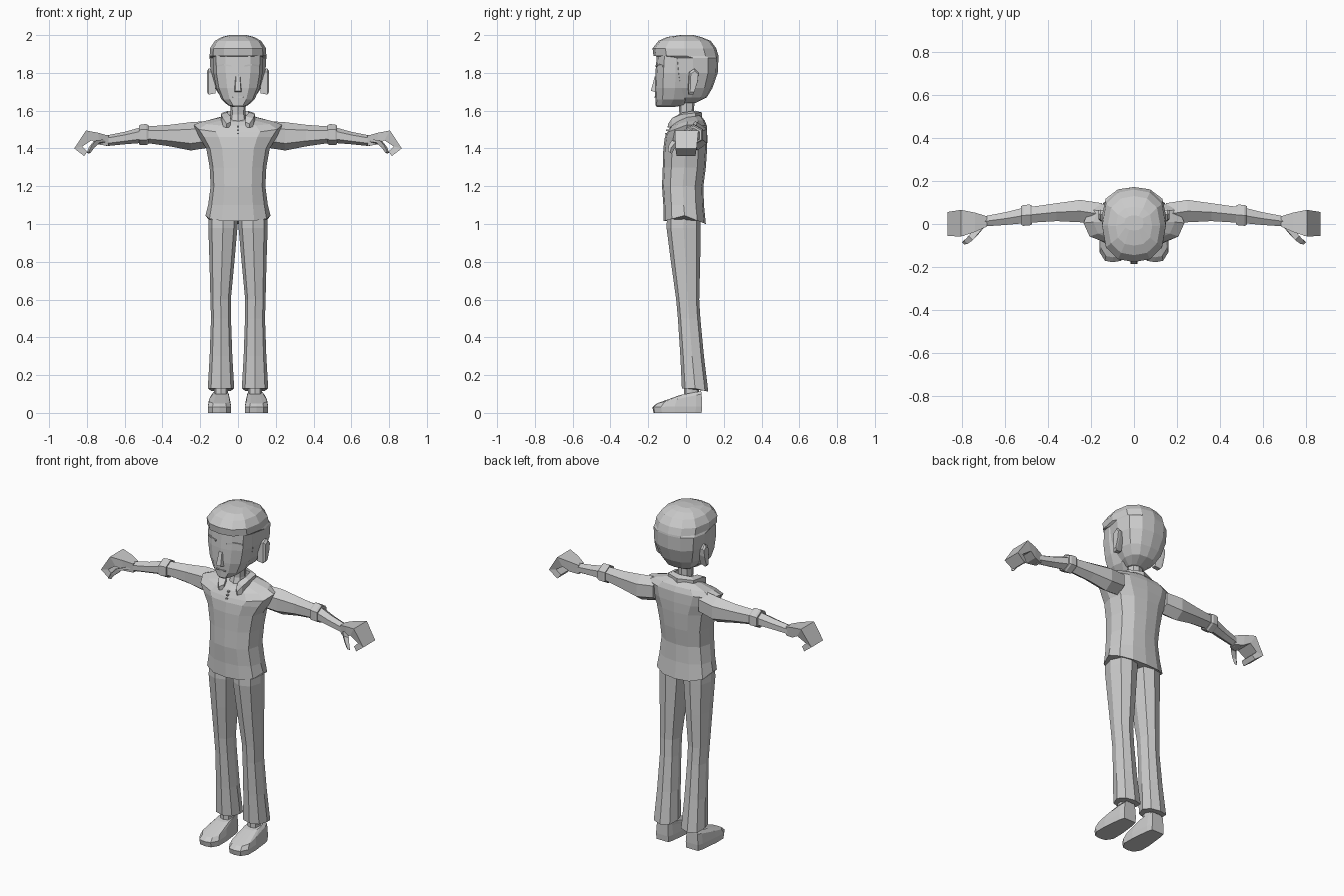
import bpy, bmesh
from math import cos, sin, pi

def loft(name, rings, mirror=False):
    """Skin a list of equal-length rings, capping both ends."""
    bm = bmesh.new()
    vs = [[bm.verts.new(p) for p in r] for r in rings]
    n = len(rings[0])
    for a, b in zip(vs, vs[1:]):
        for i in range(n):
            j = (i + 1) % n
            bm.faces.new((a[i], a[j], b[j], b[i]))
    bm.faces.new(vs[0][::-1])
    bm.faces.new(vs[-1])
    bmesh.ops.recalc_face_normals(bm, faces=bm.faces)
    me = bpy.data.meshes.new(name)
    bm.to_mesh(me)
    bm.free()
    ob = bpy.data.objects.new(name, me)
    bpy.context.collection.objects.link(ob)
    if mirror:
        ob.modifiers.new("mirror", 'MIRROR')
    return ob

def ring(half, z, cx, w, yf, yb):
    """Horizontal section from a half profile; z may be (front, side, back)."""
    zf, zs, zb = z if isinstance(z, tuple) else (z, z, z)
    prof = half + [(-u, v) for u, v in half[-2:0:-1]]
    cy, h = (yf + yb) / 2, (yb - yf) / 2
    return [(cx + u * w, cy + v * h, zs + ((zf if v < 0 else zb) - zs) * abs(v)) for u, v in prof]

def tube_ring(x, y, z, ry, rz, n=6):
    """Section across an arm running along x."""
    return [(x, y + ry * cos(2 * pi * i / n + pi / 6), z + rz * sin(2 * pi * i / n + pi / 6)) for i in range(n)]

BODY = [(0, -1), (.5, -.92), (.88, -.6), (1, 0), (.88, .6), (.5, .92), (0, 1)]
OCT = [(0, -1), (.75, -.75), (1, 0), (.75, .75), (0, 1)]
SHOE = [(0, -1), (.6, -.95), (1, -.65), (1, -.1), (.8, .75), (.65, 1), (0, 1)]
HEXA = [(.35, -1), (1, -.3), (.85, .7), (.3, 1)]

# hair cap with overhanging fringe
loft("hair", [ring(BODY, *r) for r in [
    (1.64, 0, .05, -.02, .05), (1.67, 0, .09, -.05, .11), (1.72, 0, .122, -.07, .14),
    (1.80, 0, .145, -.09, .168), (1.88, 0, .15, -.10, .172), (1.89, 0, .15, -.172, .172),
    (1.93, 0, .148, -.177, .16), (1.97, 0, .122, -.145, .13), (1.99, 0, .085, -.10, .08),
    (2.0, 0, .045, -.03, .04)]])

# face and jaw
loft("face", [ring(BODY, *r) for r in [
    (1.62, 0, .03, -.155, -.06), (1.63, 0, .055, -.162, 0), (1.66, 0, .088, -.162, .03),
    (1.72, 0, .115, -.165, .05), (1.80, 0, .13, -.162, .05), (1.89, 0, .132, -.155, .05)]])

# nose
loft("nose", [
    [(-.022, -.15, 1.695), (.022, -.15, 1.695), (.015, -.186, 1.705), (-.015, -.186, 1.705)],
    [(-.016, -.15, 1.78), (.016, -.15, 1.78), (.01, -.166, 1.78), (-.01, -.166, 1.78)]])

# brows and mouth
loft("brow", [[(x, y - .004, z), (x, y + .02, z), (x, y + .02, z + .008), (x, y - .004, z + .008)]
              for x, y, z in [(.035, -.158, 1.832), (.075, -.147, 1.84), (.112, -.12, 1.832)]], True)
loft("mouth", [[(x, -.166, 1.668), (x, -.15, 1.668), (x, -.15, 1.674), (x, -.166, 1.674)]
               for x in (-.03, .03)])

# ears
loft("ear", [[(x, .03 + s * a * .9 + dy, 1.755 + s * b) for a, b in
              [(-.025, -.07), (.005, -.07), (.03, .0), (.035, .045), (.01, .068), (-.02, .05)]]
             for x, s, dy in [(.12, .9, 0), (.155, 1, .005), (.165, .8, .01)]], True)

# neck
loft("neck", [ring(OCT, *r) for r in [
    (1.53, 0, .05, -.05, .06), (1.58, 0, .04, -.035, .042), (1.66, 0, .042, -.04, .045)]])

# shirt body
loft("shirt", [ring(BODY, *r) for r in [
    ((1.015, 1.045, 1.0), 0, .172, -.12, .105), (1.10, 0, .158, -.12, .095),
    (1.20, 0, .145, -.127, .092), (1.30, 0, .15, -.123, .105), (1.40, 0, .168, -.12, .112),
    (1.46, 0, .205, -.112, .113), ((1.485, 1.525, 1.52), 0, .235, -.10, .11),
    ((1.52, 1.542, 1.55), 0, .19, -.08, .098), ((1.54, 1.565, 1.575), 0, .09, -.06, .075),
    ((1.545, 1.57, 1.58), 0, .05, -.045, .055)]])

# collar, thin band folded round the neck
loft("collar", [
    [(a, b, lo), (a, b, hi), (c, d, hi - .01), (c, d, lo)] for a, b, c, d, lo, hi in
    [(0, .05, 0, .085, 1.55, 1.60), (.055, .035, .085, .05, 1.54, 1.598),
     (.06, -.02, .09, -.025, 1.53, 1.59), (.04, -.055, .08, -.075, 1.515, 1.57),
     (.04, -.075, .06, -.095, 1.51, 1.54)]], True)

# buttons
for i in range(3):
    loft("button", [[(x, y, 1.475 + i * .018 + h) for x, y in
                     [(-.005, -.112 + i * .007), (.005, -.112 + i * .007), (.005, -.08), (-.005, -.08)]]
                    for h in (0, .007)])

# sleeves, cuffs and forearms
loft("sleeve", [tube_ring(*r) for r in [
    (.15, .045, 1.475, .06, .07), (.25, .06, 1.464, .06, .075),
    (.36, .055, 1.468, .048, .057), (.49, .042, 1.473, .042, .043)]], True)
loft("cuff", [tube_ring(*r) for r in [
    (.475, .042, 1.473, .05, .05), (.485, .042, 1.473, .056, .056),
    (.515, .04, 1.472, .056, .055), (.525, .04, 1.471, .05, .048)]], True)
loft("forearm", [tube_ring(*r) for r in [
    (.51, .04, 1.471, .042, .042), (.60, .025, 1.455, .034, .033),
    (.70, .012, 1.44, .027, .028)]], True)

# curled mitten hands: outer point, inner point, centre and half width in y
loft("hand", [
    [(ox, cy - h, oz), (ox, cy + h, oz), (ix, cy + h * .85, iz), (ix, cy - h * .85, iz)]
    for ox, oz, ix, iz, cy, h in
    [(.685, 1.467, .685, 1.413, .012, .024), (.74, 1.483, .735, 1.42, .008, .045),
     (.805, 1.495, .775, 1.443, .004, .062), (.867, 1.40, .825, 1.41, 0, .056),
     (.815, 1.36, .797, 1.383, 0, .05)]], True)
loft("thumb", [
    [(x - t, y, z), (x, y - t, z + t * .6), (x + t, y, z), (x, y + t, z - t * .6)]
    for x, y, z, t in
    [(.715, -.012, 1.435, .02), (.75, -.055, 1.432, .02),
     (.775, -.078, 1.405, .015), (.79, -.085, 1.378, .01)]], True)

# trouser legs
loft("trouser_leg", [ring(OCT, *r) for r in [
    (1.06, .078, .076, -.10, .078), (.98, .08, .077, -.103, .078), (.80, .085, .066, -.08, .075),
    (.60, .092, .054, -.052, .07), (.50, .09, .053, -.043, .076), (.30, .09, .06, -.03, .095),
    ((.13, .13, .112), .09, .07, -.022, .118)]], True)

# ankles and shoes
loft("ankle", [ring(OCT, z, .09, .036, -.01, .07) for z in (.07, .16)], True)
loft("shoe", [ring(SHOE, *r) for r in [
    (0, .098, .06, -.172, .083), ((.03, .035, .035), .098, .062, -.178, .085),
    ((.05, .075, .10), .098, .055, -.155, .083),
    ((.095, .105, .115), .092, .042, -.03, .08)]], True)
